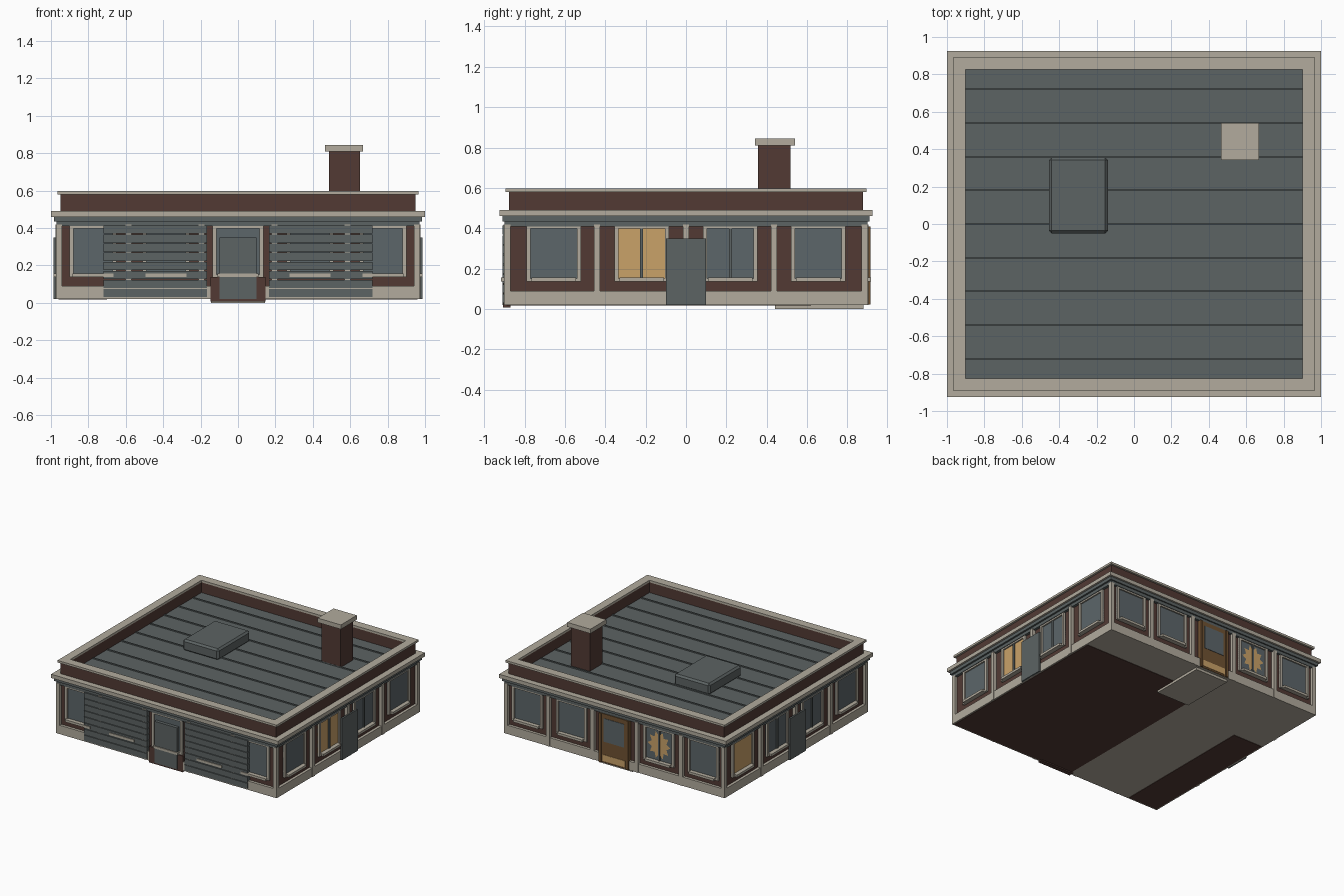
import bpy, bmesh, math

if "Cube" in bpy.data.objects:
    bpy.data.objects.remove(bpy.data.objects["Cube"])

def lin(c):
    c /= 255
    return c / 12.92 if c <= 0.04045 else ((c + 0.055) / 1.055) ** 2.4

def material(name, r, g, b):
    m = bpy.data.materials.new(name)
    m.diffuse_color = (lin(r), lin(g), lin(b), 1)
    m.use_nodes = True
    m.node_tree.nodes["Principled BSDF"].inputs["Base Color"].default_value = m.diffuse_color
    return m

STONE = material("beige stone", 178, 171, 157)
BRICK = material("dark red brown", 82, 58, 52)
SLATE = material("slate grey", 92, 99, 99)
GLASS = material("window glass", 92, 102, 106)
LIT = material("warm tan", 202, 162, 105)
WOOD = material("door wood", 112, 82, 50)

parts = {}

def box(name, mat, x0, x1, y0, y1, z0, z1):
    """Add a box to the named part."""
    bm = parts.setdefault(name, (bmesh.new(), mat))[0]
    v = [bm.verts.new((x, y, z)) for x in (x0, x1) for y in (y0, y1) for z in (z0, z1)]
    for f in ((0, 1, 3, 2), (4, 6, 7, 5), (0, 4, 5, 1), (2, 3, 7, 6), (0, 2, 6, 4), (1, 5, 7, 3)):
        bm.faces.new([v[i] for i in f])

def slab(name, mat, hx, hy, z0, z1):
    box(name, mat, -hx, hx, -hy, hy, z0, z1)

def ring(name, mat, ox, oy, ix, iy, z0, z1):
    for s in (-1, 1):
        box(name, mat, -ox, ox, *sorted((s * iy, s * oy)), z0, z1)
        box(name, mat, *sorted((s * ix, s * ox)), -iy, iy, z0, z1)

WX, WY = 0.95, 0.88   # wall planes

def on_wall(name, mat, side, u0, u1, z0, z1, d0, d1):
    """Box on a wall: u runs along the wall, d is distance out from it."""
    s = 1 if side in ("right", "back") else -1
    if side in ("left", "right"):
        box(name, mat, *sorted((s * (WX + d0), s * (WX + d1))), u0, u1, z0, z1)
    else:
        box(name, mat, u0, u1, *sorted((s * (WY + d0), s * (WY + d1))), z0, z1)

def window(side, c, hw, pane=GLASS, bar=False):
    z0, z1, t = 0.145, 0.41, 0.02
    on_wall("window_panes_" + ("lit" if pane is LIT else "dark"), pane, side,
            c - hw, c + hw, z0, z1, -0.01, 0.004)
    for s in (-1, 1):
        e = c + s * (hw - t / 2)
        on_wall("window_frames", STONE, side, e - t / 2, e + t / 2, z0, z1, -0.01, 0.016)
    on_wall("window_frames", STONE, side, c - hw, c + hw, z1 - 0.012, z1, -0.01, 0.015)
    on_wall("window_sills", STONE, side, c - 0.11, c + 0.11, 0.137, 0.156, -0.01, 0.036)
    on_wall("window_frames", STONE, side, c - hw, c + hw, 0.137, 0.152, -0.01, 0.017)
    if bar:
        on_wall("window_bars", SLATE, side, c - 0.008, c + 0.008, z0, z1, -0.01, 0.012)

# walls, plinth and floor
slab("walls", BRICK, WX, WY, 0.03, 0.46)
slab("plinth", STONE, 0.972, 0.902, 0.02, 0.09)
box("floor_underside", BRICK, -0.14, 0.96, -0.89, 0.62, 0.017, 0.021)
box("floor_underside", BRICK, -0.96, -0.7, -0.89, 0.3, 0.017, 0.021)
box("door_step", STONE, -0.145, 0.145, 0.44, 0.88, 0, 0.021)

# corner posts and pilasters
for sx in (-1, 1):
    for sy in (-1, 1):
        box("corner_posts", STONE, *sorted((sx * 0.94, sx * 0.972)),
            *sorted((sy * 0.87, sy * 0.902)), 0.02, 0.42)
for side in ("left", "right"):
    for u in (-0.44, 0, 0.435):
        on_wall("pilasters", STONE, side, u - 0.015, u + 0.015, 0.02, 0.42, -0.01, 0.027)
for side in ("front", "back"):
    for u in (-0.585, -0.195, 0.195, 0.585):
        on_wall("pilasters", STONE, side, u - 0.016, u + 0.016, 0.02, 0.42, -0.01, 0.025)

# windows
for u in (-0.655, -0.22, 0.22, 0.655):
    window("right", u, 0.135, LIT if u == -0.22 else GLASS, abs(u) < 0.3)
    window("left", u, 0.135, LIT if u == 0.655 else GLASS, abs(u) < 0.3)
for u in (-0.775, -0.385, 0, 0.385, 0.775):
    window("front", u, 0.135 if u == 0 else 0.125)
    if u:
        window("back", u, 0.135, GLASS, u == -0.385)

# jagged light in one back window
bm = bmesh.new()
pts = []
for i in range(20):
    a = math.tau * i / 20
    r = (0.1, 0.068)[i % 2]
    pts.append(bm.verts.new((-0.385 + r * math.cos(a), WY + 0.008, 0.28 + 1.1 * r * math.sin(a))))
f = bm.faces.new(pts)
f.normal_update()
if f.normal.y < 0:
    f.normal_flip()
parts["jagged_light"] = (bm, LIT)

# back door
on_wall("back_door", WOOD, "back", -0.13, 0.13, 0.022, 0.41, -0.01, 0.026)
on_wall("back_door_frame", WOOD, "back", -0.13, -0.11, 0.022, 0.41, 0, 0.034)
on_wall("back_door_frame", WOOD, "back", 0.11, 0.13, 0.022, 0.41, 0, 0.034)
on_wall("back_door_glass", GLASS, "back", -0.09, 0.09, 0.19, 0.375, 0, 0.029)
on_wall("back_door_kick_plate", LIT, "back", -0.1, 0.1, 0.035, 0.085, 0, 0.029)

# front bay, flat panels and plank shutters
on_wall("front_bay_base", BRICK, "front", -0.148, 0.148, 0.008, 0.137, -0.01, 0.026)
on_wall("front_panel", SLATE, "front", -0.1, 0.1, 0.02, 0.35, 0, 0.03)
for side in ("left", "right"):
    on_wall("side_panels", SLATE, side, -0.1, 0.1, 0.02, 0.35, 0.022, 0.036)
for s in (-1, 1):
    for i in range(8):
        z = 0.03 + i * 0.0485
        on_wall("plank_shutters", SLATE, "front", *sorted((s * 0.165, s * 0.72)),
                z, z + 0.044, 0.0, 0.03)

# fascia, cornice, parapet and coping
slab("fascia", SLATE, 0.97, 0.9, 0.41, 0.46)
slab("fascia_lip", SLATE, 0.984, 0.91, 0.435, 0.46)
slab("cornice", STONE, 1.0, 0.925, 0.46, 0.49)
ring("parapet", BRICK, 0.95, 0.878, 0.905, 0.833, 0.488, 0.582)
ring("coping", STONE, 0.966, 0.893, 0.9, 0.825, 0.58, 0.597)

# roof deck with standing seams
slab("roof_deck", SLATE, 0.906, 0.834, 0.48, 0.494)
for i in range(9):
    y = -0.72 + i * 0.18
    box("roof_seams", SLATE, -0.9, 0.9, y - 0.004, y + 0.004, 0.49, 0.503)

# chimney
box("chimney", BRICK, 0.486, 0.652, 0.357, 0.517, 0.49, 0.815)
box("chimney_cap", STONE, 0.464, 0.668, 0.341, 0.541, 0.81, 0.845)

# roof hatch
box("roof_hatch", SLATE, -0.455, -0.14, -0.05, 0.355, 0.49, 0.58)

for name, (bm, mat) in parts.items():
    me = bpy.data.meshes.new(name)
    bm.to_mesh(me)
    bm.free()
    me.materials.append(mat)
    ob = bpy.data.objects.new(name, me)
    bpy.context.collection.objects.link(ob)
    if name == "roof_hatch":
        b = ob.modifiers.new("edge", "BEVEL")
        b.width, b.segments = 0.014, 1
